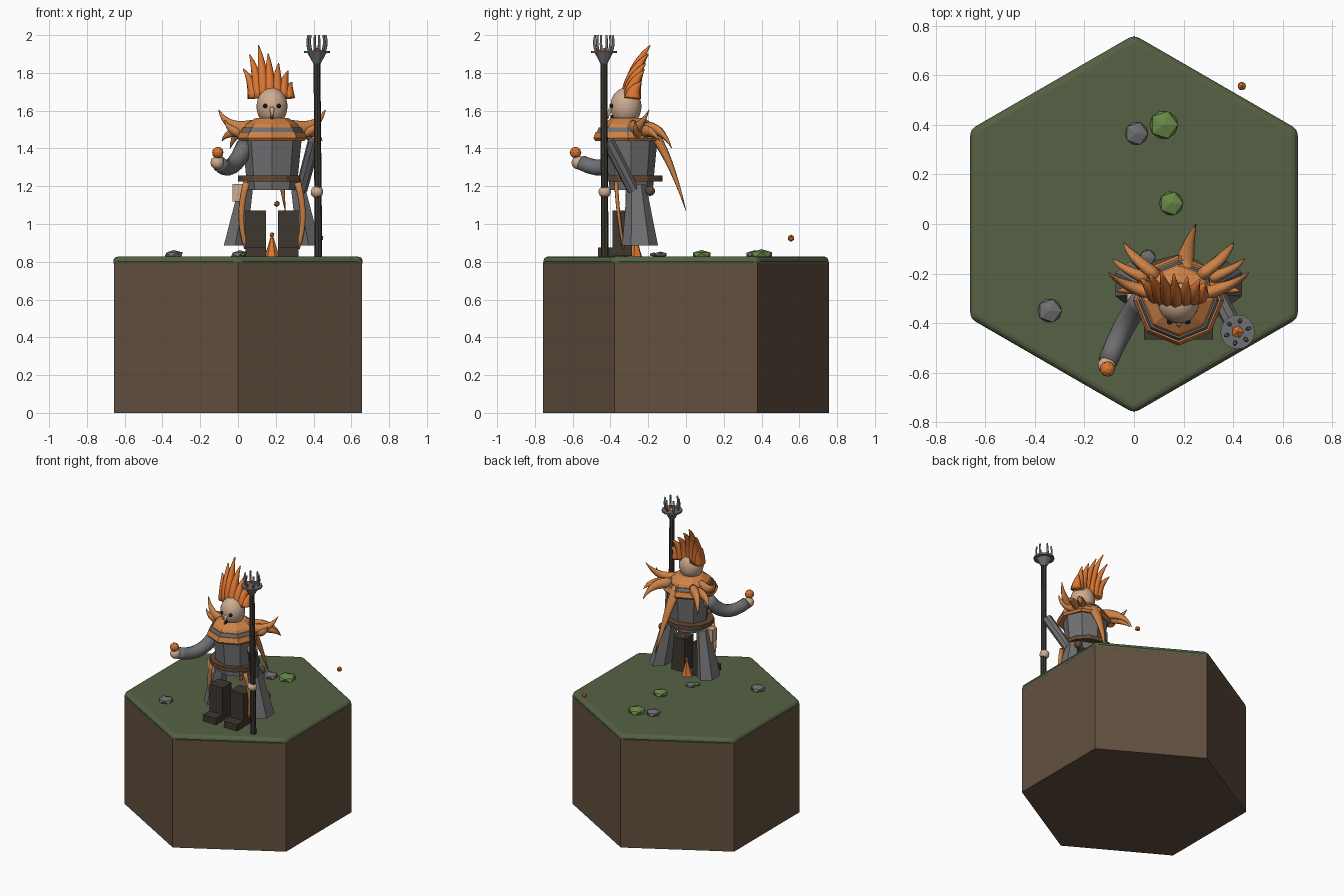
import bpy, bmesh, math
from mathutils import Vector, Matrix

if "Cube" in bpy.data.objects:
    bpy.data.objects.remove(bpy.data.objects["Cube"])


def material(name, rgb):
    m = bpy.data.materials.new(name)
    lin = [((c / 255 + 0.055) / 1.055) ** 2.4 for c in rgb]
    m.diffuse_color = (*lin, 1)
    m.use_nodes = True
    m.node_tree.nodes["Principled BSDF"].inputs["Base Color"].default_value = m.diffuse_color
    return m


SOIL = material("soil_brown", (98, 80, 63))
GRASS = material("grass_green", (86, 97, 68))
GREY = material("cloth_grey", (112, 112, 114))
RUST = material("feather_orange", (206, 130, 70))
FLAME = material("bright_orange", (220, 118, 50))
SKIN = material("skin_tan", (205, 172, 145))
DARK = material("dark_wood", (62, 55, 48))
LEATHER = material("leather_brown", (98, 72, 52))
BLACK = material("eye_black", (25, 25, 25))
MOSS = material("moss_green", (104, 138, 72))


def finish(name, bm, mat, smooth=False):
    bmesh.ops.recalc_face_normals(bm, faces=bm.faces)
    me = bpy.data.meshes.new(name)
    bm.to_mesh(me)
    bm.free()
    me.materials.append(mat)
    for p in me.polygons:
        p.use_smooth = smooth
    ob = bpy.data.objects.new(name, me)
    bpy.context.collection.objects.link(ob)
    return ob


def skin_rings(name, rings, mat, smooth=False):
    """Join equal-length rings of points and cap both ends."""
    bm = bmesh.new()
    vs = [[bm.verts.new(p) for p in r] for r in rings]
    n = len(vs[0])
    for a, b in zip(vs, vs[1:]):
        for i in range(n):
            j = (i + 1) % n
            bm.faces.new((a[i], a[j], b[j], b[i]))
    bm.faces.new(vs[0])
    bm.faces.new(vs[-1])
    return finish(name, bm, mat, smooth)


def stack(name, levels, sides, mat, turn=0.0, smooth=False):
    """Upright form; each level is (x, y, z, rx, ry)."""
    angles = [2 * math.pi * i / sides + turn for i in range(sides)]
    return skin_rings(name, [[(x + rx * math.cos(a), y + ry * math.sin(a), z) for a in angles]
                             for x, y, z, rx, ry in levels], mat, smooth)


def sweep(name, p0, p1, p2, r0, r1, mat, sides=8, steps=8, power=1.0, flat=1.0, smooth=True):
    """Tapered tube along a three-point curve."""
    p0, p1, p2 = Vector(p0), Vector(p1), Vector(p2)
    rings = []
    for k in range(steps + 1):
        t = k / steps
        c = p0 * (1 - t) ** 2 + p1 * 2 * t * (1 - t) + p2 * t * t
        d = ((p1 - p0) * (1 - t) + (p2 - p1) * t).normalized()
        u = d.cross(Vector((0.13, 0.99, 0.05))).normalized()
        v = d.cross(u)
        r = r1 + (r0 - r1) * (1 - t ** power)
        rings.append([c + u * r * math.cos(a) + v * r * flat * math.sin(a)
                      for a in (2 * math.pi * i / sides for i in range(sides))])
    return skin_rings(name, rings, mat, smooth)


def box(name, lo, hi, mat):
    bm = bmesh.new()
    bmesh.ops.create_cube(bm, size=1)
    lo, hi = Vector(lo), Vector(hi)
    bmesh.ops.transform(bm, verts=bm.verts,
                        matrix=Matrix.Translation((lo + hi) / 2) @ Matrix.Diagonal((*(hi - lo), 1)))
    return finish(name, bm, mat)


def ball(name, loc, r, mat, scale=(1, 1, 1), level=1, smooth=False):
    bm = bmesh.new()
    bmesh.ops.create_icosphere(bm, subdivisions=level, radius=r)
    bmesh.ops.transform(bm, verts=bm.verts,
                        matrix=Matrix.Translation(loc) @ Matrix.Diagonal((*scale, 1)))
    return finish(name, bm, mat, smooth)


CX, CY = 0.18, -0.29  # figure axis

# Hexagonal ground block with a rounded grass cap
stack("soil_block", [(0, 0, 0, .758, .758), (0, 0, .80, .758, .758)], 6, SOIL, math.pi / 6)
cap = stack("grass_cap", [(0, 0, .775, .763, .763), (0, 0, .828, .763, .763)], 6, GRASS, math.pi / 6)
bev = cap.modifiers.new("round", "BEVEL")
bev.width, bev.segments = .028, 3

# Scattered stones and moss clumps
for x, y, r, m in ((-.34, -.35, .054, GREY), (.01, .365, .052, GREY), (.055, -.135, .036, GREY),
                   (.12, .40, .064, MOSS), (.15, .083, .054, MOSS), (.03, -.17, .025, MOSS)):
    ball("moss_clump" if m is MOSS else "stone", (x, y, .838), r, m, (1, 1, .45))

# Boots
for s in (-1, 1):
    x = CX + s * .086
    box("boot_shaft", (x - .053, -.39, .83), (x + .053, -.285, 1.072), DARK)
    box("boot_toe", (x - .053, -.465, .828), (x + .053, -.385, .875), DARK)

# Torso, belt and layered collar
stack("torso", [(CX, CY, 1.18, .13, .115), (CX, CY, 1.25, .137, .12), (CX, CY, 1.46, .158, .14)], 8, GREY)
stack("belt", [(.172, -.283, 1.226, .172, .158), (.172, -.283, 1.256, .172, .158)], 12, LEATHER)
KY = -.308
stack("lower_collar", [(CX, KY, 1.44, .172, .172), (CX, KY, 1.455, .183, .183),
                       (CX, KY, 1.488, .17, .17)], 8, RUST)
stack("collar_band", [(CX, KY, 1.48, .166, .166), (CX, KY, 1.512, .153, .153)], 8, GREY)
stack("upper_collar", [(CX, KY, 1.505, .15, .15), (CX, KY, 1.53, .135, .135),
                       (CX, KY, 1.562, .085, .085)], 8, RUST)

# Flared coat tails and curved orange trims
for s in (-1, 1):
    stack("coat_tail", [(CX + s * .195, -.243, .885, .07, .095), (CX + s * .135, -.262, 1.21, .042, .05)],
          6, GREY, math.pi / 6)
    sweep("coat_trim", (CX + s * .135, -.37, 1.22), (CX + s * .19, -.36, 1.03), (CX + s * .135, -.33, .87),
          .018, .012, RUST, flat=.6)

# Head and face
ball("head", (CX, -.318, 1.622), .1, SKIN, (.83, .83, 1), 3, True)
for s in (-1, 1):
    ball("eye", (CX + s * .036, -.394, 1.625), .012, BLACK, level=2, smooth=True)
sweep("nose", (CX, -.392, 1.612), (CX, -.412, 1.60), (CX, -.414, 1.555), .015, .003, SKIN, sides=6, steps=3)
box("mouth", (CX - .007, -.401, 1.556), (CX + .007, -.385, 1.578), BLACK)

# Crest of swept-back hair
for bx, tx, tz in ((.085, .028, 1.82), (.108, .062, 1.895), (.138, .108, 1.945), (.172, .16, 1.90),
                   (.208, .215, 1.85), (.24, .265, 1.81), (.268, .285, 1.75)):
    k = abs(bx - CX) * .25
    sweep("hair_spike", (bx, -.305 + k, 1.665), (bx - .005, -.30 + k, 1.665 + (tz - 1.665) * .6),
          (tx, -.19 - (1.945 - tz) * .25, tz), .034, .003, FLAME, power=1.6, flat=1.25)

# Shoulder feathers, mirrored about the figure axis
FEATHERS = (((.10, -.28, 1.51), (.23, -.25, 1.49), (.283, -.195, 1.605), .042),
            ((.12, -.25, 1.49), (.22, -.27, 1.47), (.25, -.27, 1.55), .036),
            ((.09, -.21, 1.50), (.19, -.13, 1.52), (.222, -.075, 1.40), .04),
            ((.13, -.22, 1.49), (.23, -.18, 1.50), (.265, -.14, 1.44), .035))
for s in (-1, 1):
    for a, b, c, r in FEATHERS:
        sweep("shoulder_feather", *[(CX + s * p[0], p[1], p[2]) for p in (a, b, c)],
              r, .002, RUST, power=1.5, flat=.7)
sweep("back_feather", (.20, -.19, 1.50), (.21, -.09, 1.38), (.25, 0, 1.07), .042, .002, RUST, power=1.4, flat=.7)

# Raised arm with hand and glowing orb
sweep("raised_sleeve", (.04, -.30, 1.42), (-.035, -.38, 1.24), (-.105, -.555, 1.325), .048, .04, GREY, sides=12)
ball("raised_hand", (-.11, -.57, 1.325), .037, SKIN, level=2, smooth=True)
ball("orb", (-.107, -.585, 1.378), .031, FLAME, level=2)

# Staff arm and hand
sweep("staff_sleeve", (.405, -.415, 1.44), (.37, -.345, 1.31), (.335, -.28, 1.18), .035, .032, GREY,
      steps=2, smooth=False)
ball("staff_hand", (.418, -.43, 1.17), .034, SKIN, level=2, smooth=True)

# Staff with cup, disc, prongs and gem
SX, SY = .418, -.435
stack("staff_shaft", [(.426, -.43, .825, .02, .02), (SX, SY, 1.87, .018, .018)], 8, DARK)
stack("staff_cup", [(SX, SY, 1.85, .02, .02), (SX, SY, 1.905, .05, .05)], 10, GREY)
stack("staff_disc", [(SX, SY, 1.905, .069, .069), (SX, SY, 1.917, .069, .069)], 20, GREY)
for i in range(6):
    a = math.pi / 3 * i + .3
    c, s = math.cos(a), math.sin(a)
    sweep("staff_prong", (SX + .04 * c, SY + .04 * s, 1.91), (SX + .06 * c, SY + .06 * s, 1.95),
          (SX + .047 * c, SY + .047 * s, 2.0), .008, .006, GREY, sides=6, steps=4)
ball("staff_gem", (SX, SY, 1.905), .028, FLAME)

# Belt pouch and flask
box("belt_pouch", (-.028, -.32, 1.12), (.035, -.265, 1.212), SKIN)
ball("belt_flask", (.325, -.19, 1.175), .027, LEATHER, level=2, smooth=True)

# Small flame and floating embers
sweep("ground_flame", (CX, -.27, .828), (CX, -.27, .88), (CX, -.265, .95), .04, .003, FLAME, sides=6, smooth=False)
for p, r in (((CX, -.265, .943), .014), ((.206, -.26, 1.107), .017), ((.435, .556, .925), .019)):
    ball("ember", p, r, FLAME)
